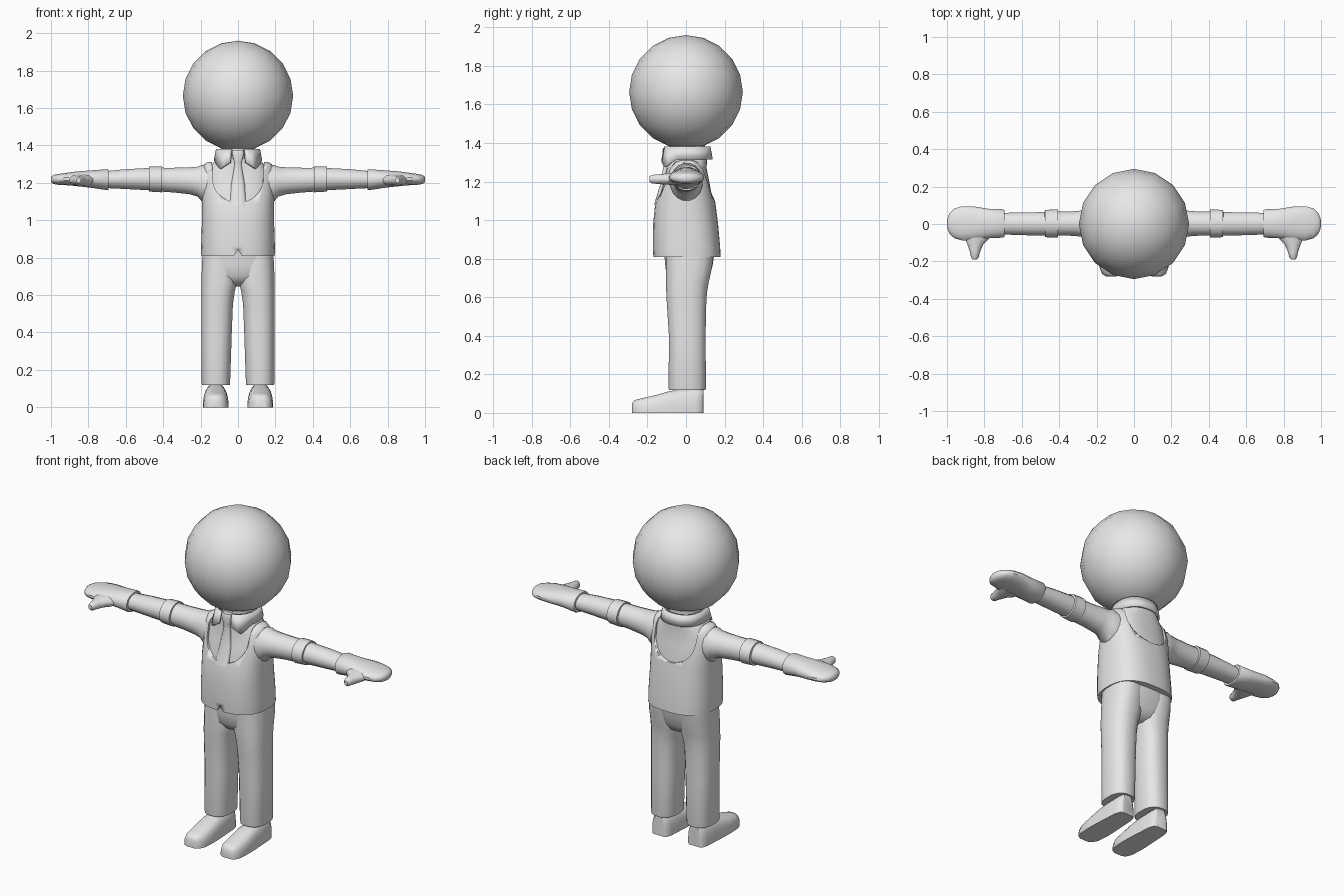
import bpy, bmesh, math

grey = bpy.data.materials.new("light_grey")
grey.diffuse_color = (0.8, 0.8, 0.8, 1)


def finish(name, bm, mirror=False, angle=40):
    bmesh.ops.recalc_face_normals(bm, faces=bm.faces)
    mesh = bpy.data.meshes.new(name)
    bm.to_mesh(mesh)
    bm.free()
    ob = bpy.data.objects.new(name, mesh)
    bpy.context.collection.objects.link(ob)
    mesh.materials.append(grey)
    if mirror:
        ob.modifiers.new("mirror", 'MIRROR')
    bpy.ops.object.select_all(action='DESELECT')
    ob.select_set(True)
    bpy.context.view_layer.objects.active = ob
    bpy.ops.object.shade_smooth_by_angle(angle=math.radians(angle))
    return ob


def sup(t, p):
    """Superellipse unit point: p = 2 is round, higher is boxier."""
    c, s = math.cos(t), math.sin(t)
    return (math.copysign(abs(c) ** (2 / p), c), math.copysign(abs(s) ** (2 / p), s))


def loft(name, axis, rings, n=16, p=2, mirror=False, floor=False):
    """Rings are (position, low u, high u, low v, high v) across the axis."""
    bm = bmesh.new()
    loops = []
    for pos, u0, u1, v0, v1 in rings:
        loop = []
        for i in range(n):
            c, s = sup(2 * math.pi * (i + 0.5) / n, p)
            u = (u0 + u1) / 2 + c * (u1 - u0) / 2
            v = (v0 + v1) / 2 + s * (v1 - v0) / 2
            if floor:
                v = max(v, 0)
            co = {'X': (pos, u, v), 'Y': (u, pos, v), 'Z': (u, v, pos)}[axis]
            loop.append(bm.verts.new(co))
        loops.append(loop)
    for a, b in zip(loops, loops[1:]):
        for i in range(n):
            j = (i + 1) % n
            bm.faces.new((a[i], a[j], b[j], b[i]))
    bm.faces.new(loops[0])
    bm.faces.new(loops[-1])
    return finish(name, bm, mirror)


def prism(name, pts, y0, y1):
    """Extrude an x-z outline along y."""
    bm = bmesh.new()
    a = [bm.verts.new((x, y0, z)) for x, z in pts]
    b = [bm.verts.new((x, y1, z)) for x, z in pts]
    bm.faces.new(a)
    bm.faces.new(b)
    for i in range(len(a)):
        j = (i + 1) % len(a)
        bm.faces.new((a[i], a[j], b[j], b[i]))
    return finish(name, bm)


def cut(target, cutter):
    mod = target.modifiers.new("cut", 'BOOLEAN')
    mod.operation, mod.solver, mod.object = 'DIFFERENCE', 'EXACT', cutter
    cutter.hide_render = True
    cutter.hide_set(True)


# Head and neck
bm = bmesh.new()
bmesh.ops.create_uvsphere(bm, u_segments=16, v_segments=10, radius=0.295)
bmesh.ops.translate(bm, verts=bm.verts, vec=(0, 0, 1.665))
finish("head", bm, angle=60)
loft("neck", 'Z', [(1.28, -.09, .09, -.09, .1), (1.42, -.09, .09, -.09, .1)])

# Waistcoat with scooped neckline and a notch in the front hem
torso = [(.81, .197, -.17, .18), (.86, .198, -.173, .178), (.98, .194, -.171, .167),
         (1.09, .193, -.16, .153), (1.19, .196, -.128, .135), (1.27, .193, -.1, .105),
         (1.3, .182, -.075, .08), (1.312, .16, -.04, .05)]
vest = loft("waistcoat", 'Z', [(z, -x, x, f, b) for z, x, f, b in torso], 32, 2.6)
scoop = [(.135 * math.cos(math.pi * (1 + i / 16)),
          1.22 + .125 * math.sin(math.pi * (1 + i / 16))) for i in range(17)]
cut(vest, prism("neckline_cutter", [(-.142, 1.4)] + scoop + [(.142, 1.4)], -.4, .4))
cut(vest, prism("hem_cutter", [(-.035, .79), (0, .842), (.035, .79)], -.4, -.05))

# Shirt body inside the waistcoat
shirt = [(.95, .17, -.158, .152), (1.09, .175, -.148, .141), (1.19, .178, -.118, .123),
         (1.27, .165, -.1, .107), (1.31, .13, -.1, .11), (1.33, .11, -.1, .11)]
loft("shirt", 'Z', [(z, -x, x, f, b) for z, x, f, b in shirt], 32, 2.6)

# Collar, open at the front with two pointed flaps
bm = bmesh.new()
n, rows = 40, []
for i in range(n + 1):
    t = math.radians(-90 + 15 + 330 * i / n)
    c, s = sup(t, 2.3)
    k = min(i, n - i)
    low = 1.315 - max(0, 1 - abs(k - 3) / 3.5) * .04
    flare = .012 + max(0, 1 - abs(k - 3) / 4) * .014
    rows.append((bm.verts.new((.112 * c, .005 + .116 * s, 1.38)),
                 bm.verts.new(((.112 + flare) * c, .005 + (.116 + flare) * s, low))))
for a, b in zip(rows, rows[1:]):
    bm.faces.new((a[0], a[1], b[1], b[0]))
collar = finish("collar", bm)
thick = collar.modifiers.new("thickness", 'SOLIDIFY')
thick.thickness = .012
thick.offset = 0

# Necktie following the shirt front
loft("necktie", 'Z', [(1.08, -.044, .044, -.166, -.13), (1.19, -.037, .037, -.133, -.09),
                      (1.29, -.02, .02, -.116, -.08), (1.31, -.02, .02, -.118, -.08),
                      (1.36, -.034, .034, -.124, -.08), (1.375, -.03, .03, -.118, -.08)], 12, 3)

# Trousers: hips and two legs
loft("trouser_hips", 'Z', [(.645, -.03, .03, -.03, .06), (.665, -.11, .11, -.075, .1),
                           (.7, -.178, .178, -.1, .118), (.76, -.192, .192, -.108, .138),
                           (.84, -.19, .19, -.115, .15)], 24, 2.6)
loft("trouser_legs", 'Z', [(.118, .043, .193, -.09, .103), (.13, .041, .196, -.092, .105),
                           (.4, .032, .196, -.09, .103), (.55, .026, .196, -.1, .106),
                           (.62, .016, .196, -.104, .11), (.67, .002, .196, -.105, .118),
                           (.75, .002, .195, -.105, .136), (.82, .01, .19, -.105, .145)],
     16, 2.5, True)

# Shoes with flat soles
loft("shoes", 'Y', [(y, x0, x1, -h, h) for y, x0, x1, h in
                    [(-.28, .095, .15, .05), (-.268, .072, .17, .066), (-.235, .055, .184, .075),
                     (-.16, .05, .188, .092), (-.09, .052, .186, .112), (-.03, .056, .182, .122),
                     (.05, .06, .178, .126), (.08, .07, .168, .126), (.09, .085, .153, .124)]],
     24, 3, True, True)

# Sleeves and rolled cuffs
loft("sleeves", 'X', [(.14, -.085, .085, 1.09, 1.295), (.195, -.082, .088, 1.1, 1.297),
                      (.215, -.075, .08, 1.125, 1.288), (.26, -.07, .075, 1.138, 1.284),
                      (.34, -.064, .068, 1.147, 1.282), (.45, -.063, .067, 1.155, 1.282)], 16, 2, True)
loft("sleeve_cuffs", 'X', [(.405, -.06, .064, 1.16, 1.275), (.407, -.074, .079, 1.148, 1.289),
                           (.475, -.072, .077, 1.152, 1.288), (.478, -.058, .064, 1.162, 1.276)],
     16, 2, True)
loft("forearms", 'X', [(.45, -.063, .065, 1.158, 1.282), (.6, -.061, .063, 1.166, 1.274),
                       (.72, -.056, .06, 1.172, 1.262)], 16, 2, True)

# Mitten hands and thumbs
loft("hands", 'X', [(.693, -.07, .075, 1.162, 1.272), (.7, -.074, .08, 1.16, 1.274),
                    (.78, -.078, .083, 1.172, 1.268), (.86, -.088, .096, 1.182, 1.262),
                    (.92, -.089, .096, 1.187, 1.254), (.96, -.078, .084, 1.189, 1.248),
                    (.985, -.055, .06, 1.193, 1.243), (.996, -.03, .035, 1.2, 1.236),
                    (1.0, -.01, .012, 1.21, 1.226)], 16, 2.2, True)
loft("thumbs", 'Y', [(-.04, .755, .915, 1.18, 1.25), (-.08, .775, .905, 1.182, 1.246),
                     (-.11, .805, .892, 1.184, 1.242), (-.15, .822, .878, 1.187, 1.238),
                     (-.178, .83, .872, 1.19, 1.235), (-.19, .84, .864, 1.2, 1.227)], 12, 2, True)
